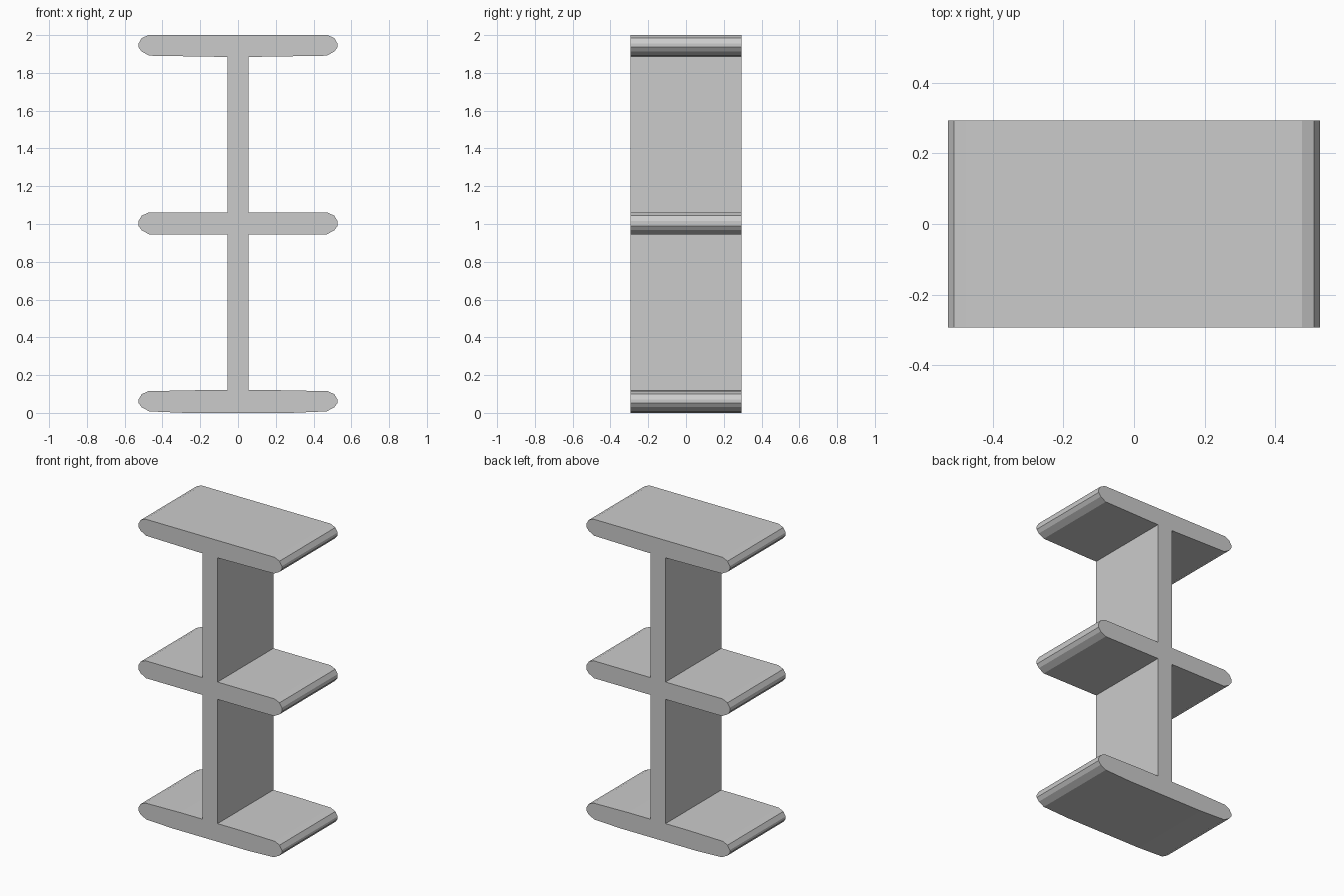
import bpy
import bmesh

cube = bpy.data.objects.get("Cube")
if cube:
    bpy.data.objects.remove(cube, do_unlink=True)

HALF_DEPTH = 0.293
HALF_PANEL = 0.055

# Plain grey finish
grey = bpy.data.materials.new("light_grey")
grey.use_nodes = True
colour = (0.6, 0.6, 0.6, 1.0)
grey.diffuse_color = colour
grey.node_tree.nodes["Principled BSDF"].inputs["Base Color"].default_value = colour


def shelf_end(bottom, top):
    """Rounded right-hand end of a shelf, from underside to upper face."""
    low = [(0.47, bottom), (0.51, bottom + 0.022), (0.527, bottom + 0.045)]
    high = [(0.527, top - 0.045), (0.51, top - 0.016), (0.475, top)]
    return low + high


# Right half of the section: bottom, middle and top shelves joined by the panel
right = [(0.28, 0.0)] + shelf_end(0.008, 0.115) + [(0.22, 0.12), (HALF_PANEL, 0.12)]
right += [(HALF_PANEL, 0.945)] + shelf_end(0.945, 1.06) + [(HALF_PANEL, 1.06)]
right += [(HALF_PANEL, 1.885), (0.1, 1.885)] + shelf_end(1.891, 2.0)
outline = right + [(-x, z) for x, z in reversed(right)]

# Extrude the mirrored section from front to back
bm = bmesh.new()
face = bm.faces.new([bm.verts.new((x, -HALF_DEPTH, z)) for x, z in outline])
result = bmesh.ops.extrude_face_region(bm, geom=[face], use_keep_orig=True)
back = [g for g in result["geom"] if isinstance(g, bmesh.types.BMVert)]
bmesh.ops.translate(bm, verts=back, vec=(0, 2 * HALF_DEPTH, 0))
bmesh.ops.recalc_face_normals(bm, faces=bm.faces)

mesh = bpy.data.meshes.new("shelf_unit")
bm.to_mesh(mesh)
bm.free()
mesh.materials.append(grey)
shelf_unit = bpy.data.objects.new("shelf_unit", mesh)
bpy.context.collection.objects.link(shelf_unit)
